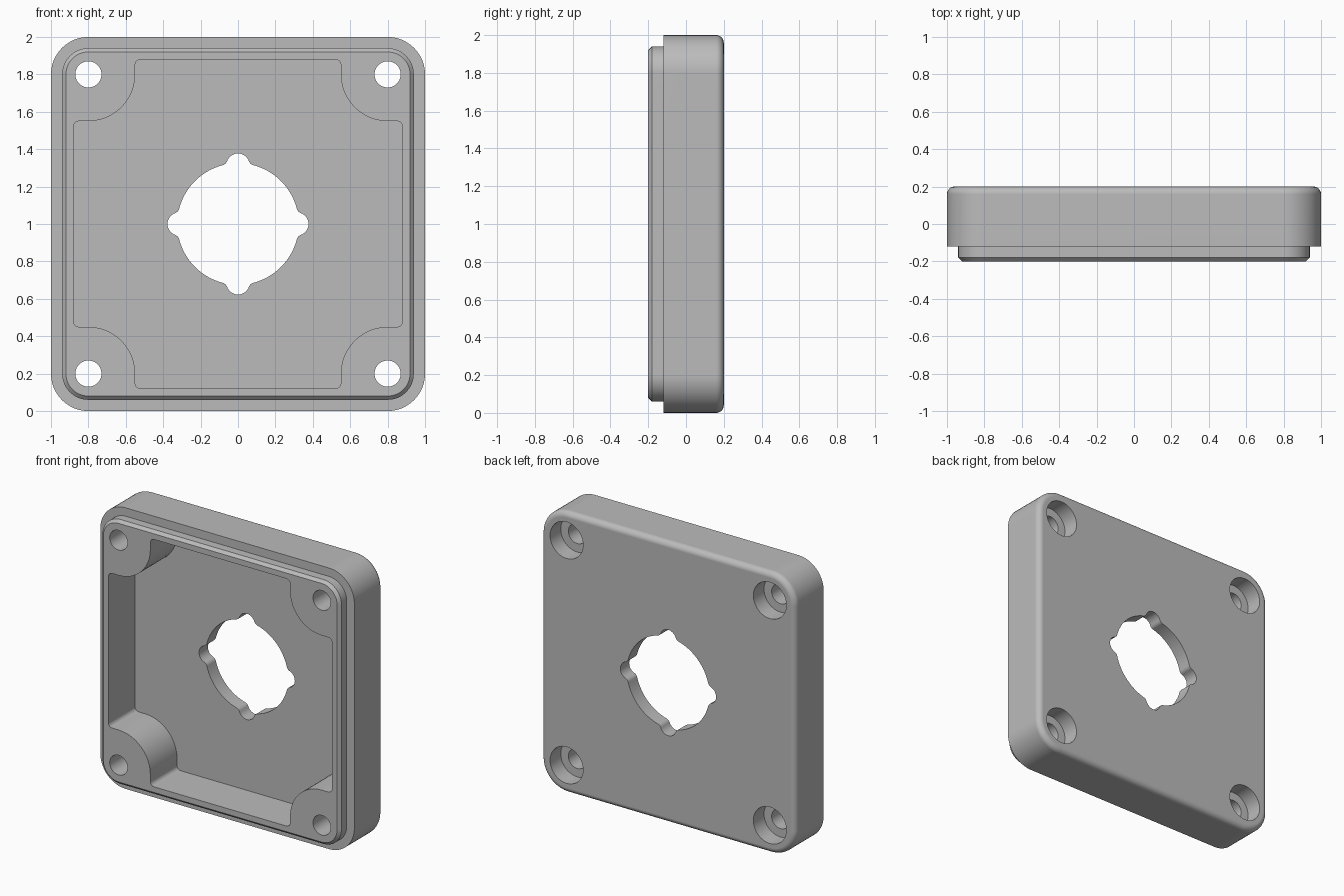
import bpy
import bmesh
from math import sin, cos, pi, atan2, acos, radians
from mathutils import Vector

cube = bpy.data.objects.get("Cube")
if cube:
    bpy.data.objects.remove(cube, do_unlink=True)

grey = bpy.data.materials.new("plain_grey")
grey.use_nodes = True
colour = (0.5, 0.5, 0.5, 1)
grey.diffuse_color = colour
grey.node_tree.nodes["Principled BSDF"].inputs["Base Color"].default_value = colour


def arc(cx, cz, r, start, end, n):
    """Arc points, leaving out the end point."""
    return [Vector((cx + r * cos(start + (end - start) * i / n),
                    cz + r * sin(start + (end - start) * i / n))) for i in range(n)]


def rounded(corners, n=12):
    """Outline with right-angled corners (x, z, radius), each rounded."""
    out = []
    for i, (x, z, r) in enumerate(corners):
        p = Vector((x, z))
        u = (Vector(corners[i - 1][:2]) - p).normalized()
        v = (Vector(corners[(i + 1) % len(corners)][:2]) - p).normalized()
        centre = p + r * (u + v)
        for k in range(n + 1):
            t = pi / 2 * k / n
            out.append(centre - r * (v * cos(t) + u * sin(t)))
    return out


def rounded_square(half):
    # all outlines share the corner centres of the screws
    r = half - SCREW
    return rounded([(half, half, r), (-half, half, r), (-half, -half, r), (half, -half, r)])


def loft(name, sections):
    """Solid skinned through (outline, y) sections."""
    bm = bmesh.new()
    rings = [[bm.verts.new((p.x, y, p.y + 1)) for p in outline] for outline, y in sections]
    for a, b in zip(rings, rings[1:]):
        for i in range(len(a)):
            j = (i + 1) % len(a)
            bm.faces.new((a[i], a[j], b[j], b[i]))
    bm.faces.new(rings[0])
    bm.faces.new(rings[-1])
    bmesh.ops.recalc_face_normals(bm, faces=bm.faces)
    mesh = bpy.data.meshes.new(name)
    bm.to_mesh(mesh)
    bm.free()
    mesh.materials.append(grey)
    obj = bpy.data.objects.new(name, mesh)
    bpy.context.collection.objects.link(obj)
    return obj


SCREW = 0.8
FRONT, STEP, BACK, FILLET = -0.2, -0.12, 0.2, 0.04

# Cover: chamfered front lip, stepped body, filleted back edge
sections = [(0.92, FRONT), (0.94, FRONT + 0.02), (0.94, STEP), (1.0, STEP)]
for k in range(7):
    t = pi / 2 * k / 6
    sections.append((1 - FILLET + FILLET * cos(t), BACK - FILLET + FILLET * sin(t)))
cover = loft("cover", [(rounded_square(h), y) for h, y in sections])

# Front pocket, leaving a round boss at each corner
W, B, SMALL, BOSS = 0.88, 0.55, 0.03, 0.25
pocket = []
for k in range(4):
    c, s = (1, 0, -1, 0)[k], (0, 1, 0, -1)[k]
    for x, z, r in ((W, B, SMALL), (B, B, BOSS), (B, W, SMALL)):
        pocket.append((x * c - z * s, x * s + z * c, r))
cutters = [loft("pocket_cutter", [(rounded(pocket), -0.3), (rounded(pocket), 0.1)])]

# Central opening: circle with four lobes blended in by small fillets
R, D, LOBE, F = 0.325, 0.315, 0.062, 0.035
a = acos((D * D + (R + F) ** 2 - (LOBE + F) ** 2) / (2 * D * (R + F)))
fx, fz = (R + F) * cos(a), (R + F) * sin(a)
b = atan2(fz, fx - D)
quarter = (arc(fx, -fz, F, pi - a, pi - b, 6) + arc(D, 0, LOBE, -b, b, 14)
           + arc(fx, fz, F, b - pi, a - pi, 6) + arc(0, 0, R, a, pi / 2 - a, 16))
opening = []
for k in range(4):
    c, s = cos(k * pi / 2), sin(k * pi / 2)
    opening += [Vector((p.x * c - p.y * s, p.x * s + p.y * c)) for p in quarter]
cutters.append(loft("opening_cutter", [(opening, -0.3), (opening, 0.3)]))

# Screw holes with counterbores from the back
for sx in (-SCREW, SCREW):
    for sz in (-SCREW, SCREW):
        for name, r, y in (("screw_hole_cutter", 0.07, -0.3), ("counterbore_cutter", 0.13, 0.08)):
            ring = arc(sx, sz, r, 0, 2 * pi, 40)
            cutters.append(loft(name, [(ring, y), (ring, 0.3)]))

# Cut everything, then discard the cutters
bpy.context.view_layer.objects.active = cover
for cutter in cutters:
    cutter.hide_render = True
    mod = cover.modifiers.new("cut", 'BOOLEAN')
    mod.operation = 'DIFFERENCE'
    mod.solver = 'EXACT'
    mod.object = cutter
    bpy.ops.object.modifier_apply(modifier=mod.name)
    bpy.data.objects.remove(cutter, do_unlink=True)

# Smooth curved walls, crisp edges, flat broad faces
bpy.ops.object.select_all(action='DESELECT')
cover.select_set(True)
bpy.ops.object.shade_smooth_by_angle(angle=radians(30))
normals = cover.modifiers.new("weighted_normals", 'WEIGHTED_NORMAL')
normals.keep_sharp = True
